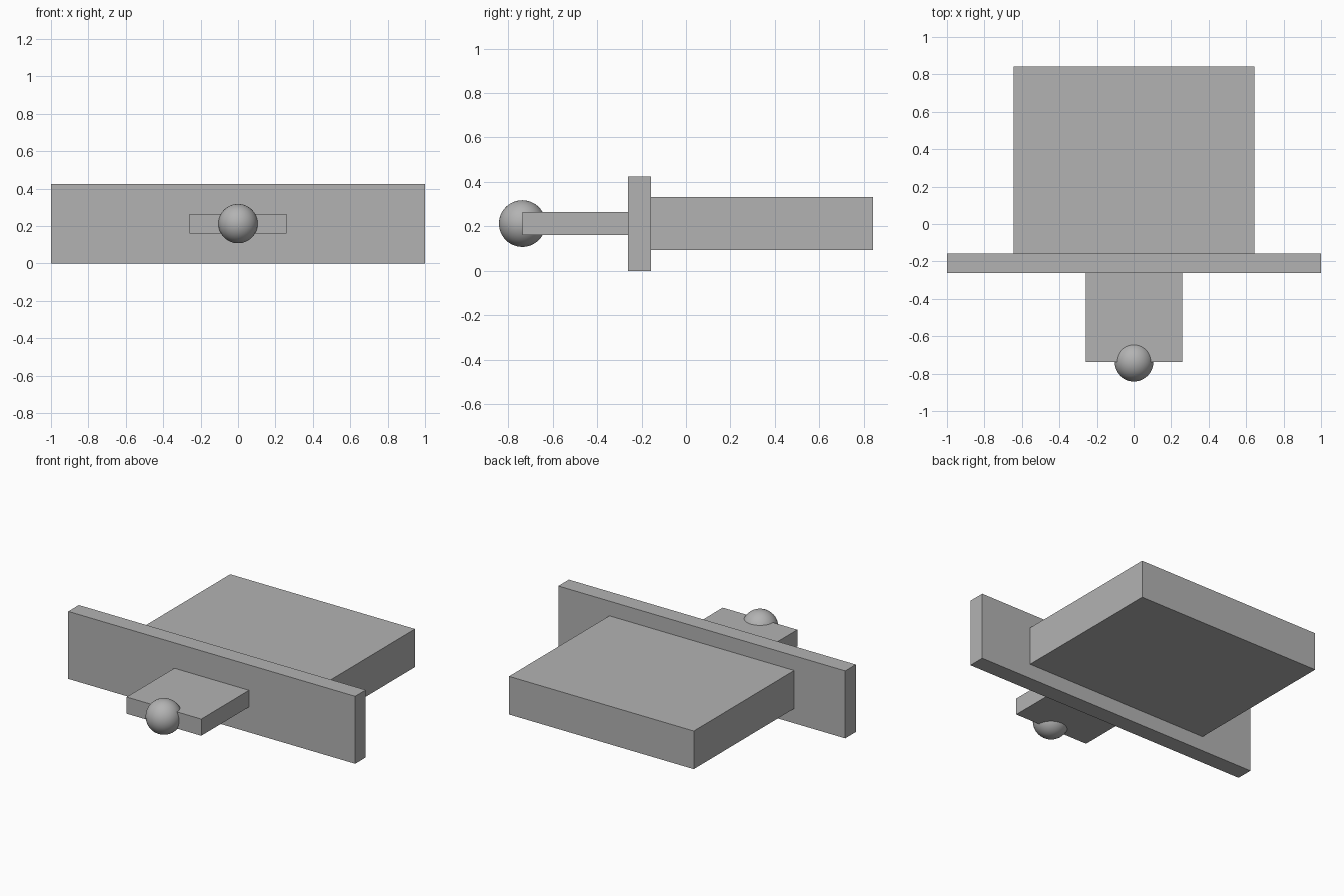
import bpy

default = bpy.data.objects.get("Cube")
if default:
    bpy.data.objects.remove(default, do_unlink=True)

# Single plain grey
grey = bpy.data.materials.new("plain grey")
grey.use_nodes = True
colour = (0.45, 0.45, 0.45, 1)
grey.diffuse_color = colour
grey.node_tree.nodes["Principled BSDF"].inputs["Base Color"].default_value = colour

MID_Z = 0.2125   # every part is centred on this height
KNOB_Y = -0.737


def block(name, width, y0, y1, height):
    """Flat-sided block centred on x and on the middle height."""
    bpy.ops.mesh.primitive_cube_add(size=1, location=(0, (y0 + y1) / 2, MID_Z))
    ob = bpy.context.object
    ob.name = name
    ob.scale = (width, y1 - y0, height)
    bpy.ops.object.transform_apply(location=False, rotation=False, scale=True)
    ob.data.materials.append(grey)
    return ob


# Wide rear slab, upright cross plate, narrow front tongue
block("rear_slab", 1.288, -0.157, 0.842, 0.24)
block("cross_plate", 2.0, -0.262, -0.157, 2 * MID_Z)
block("front_tongue", 0.52, KNOB_Y, -0.262, 0.105)

# Round knob at the tip of the tongue
bpy.ops.mesh.primitive_uv_sphere_add(segments=48, ring_count=24, radius=0.105,
                                     location=(0, KNOB_Y, MID_Z))
knob = bpy.context.object
knob.name = "round_knob"
knob.data.materials.append(grey)
bpy.ops.object.shade_smooth()
